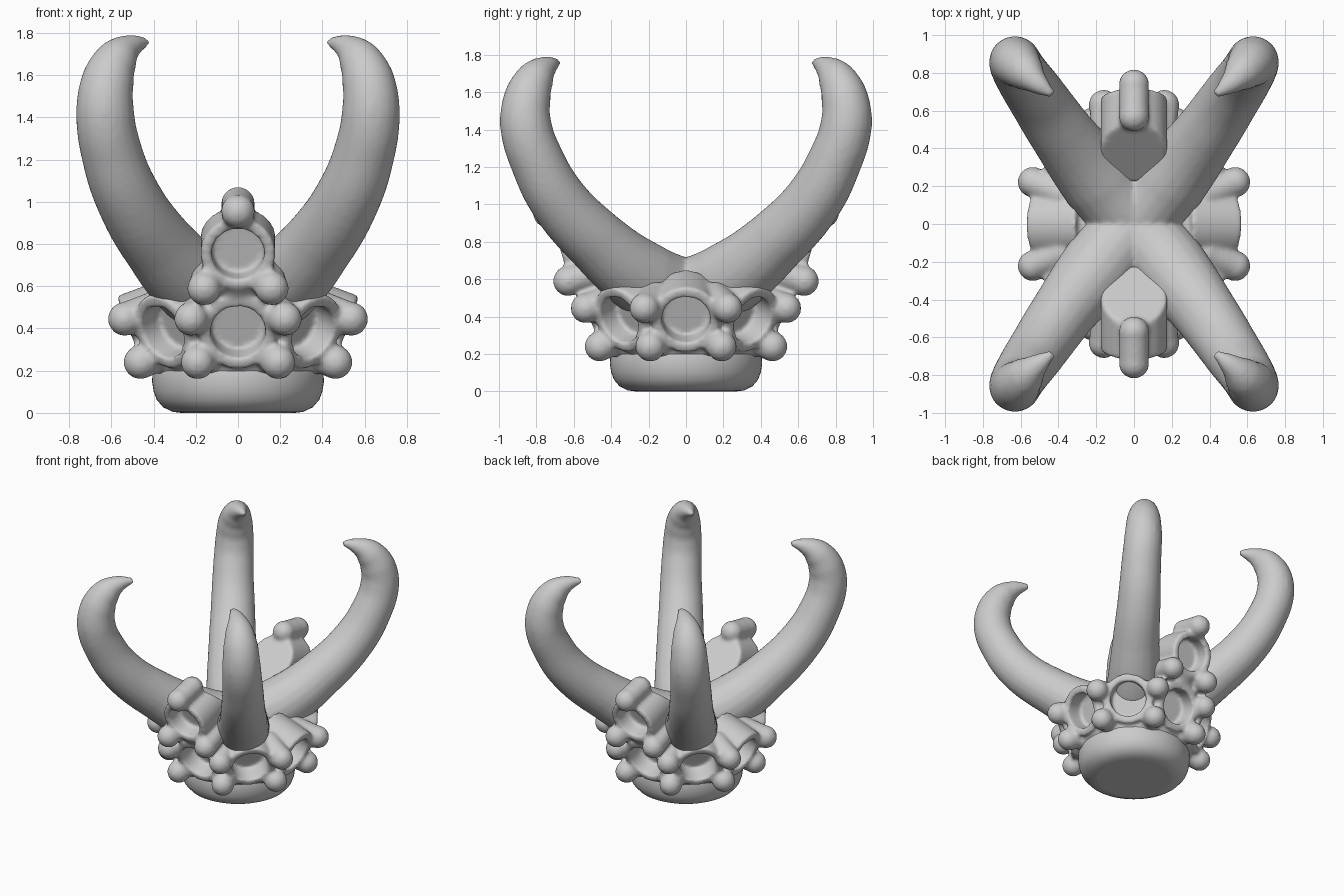
import bpy, bmesh
from math import sin, cos, pi
from mathutils import Vector, Matrix

if "Cube" in bpy.data.objects:
    bpy.data.objects.remove(bpy.data.objects["Cube"])

TILT = 0.37  # sockets lean outward and downward


def add_cyl(bm, a, b, r, seg=40):
    a, b = Vector(a), Vector(b)
    d = b - a
    m = Matrix.Translation((a + b) / 2) @ d.to_track_quat('Z', 'Y').to_matrix().to_4x4()
    return bmesh.ops.create_cone(bm, cap_ends=True, segments=seg, radius1=r, radius2=r,
                                 depth=d.length, matrix=m)['verts']


def add_ball(bm, c, r, scale=(1, 1, 1)):
    m = Matrix.Translation(c) @ Matrix.Diagonal((*scale, 1))
    bmesh.ops.create_uvsphere(bm, u_segments=28, v_segments=18, radius=r, matrix=m)


def add_prong(bm, tip, root, r):
    add_ball(bm, tip, r)
    add_cyl(bm, tip, root, r * 0.97, 24)
    add_ball(bm, root, r)


def add_lathe(bm, profile, seg=64):
    rings = [[bm.verts.new((r * cos(2 * pi * i / seg), r * sin(2 * pi * i / seg), z))
              for i in range(seg)] for r, z in profile]
    for lo, hi in zip(rings, rings[1:]):
        for i in range(seg):
            j = (i + 1) % seg
            bm.faces.new((lo[i], lo[j], hi[j], hi[i]))
    bm.faces.new(rings[0][::-1])
    bm.faces.new(rings[-1])


def finish(bm, name):
    me = bpy.data.meshes.new(name)
    bmesh.ops.recalc_face_normals(bm, faces=bm.faces[:])
    bm.to_mesh(me)
    bm.free()
    ob = bpy.data.objects.new(name, me)
    bpy.context.collection.objects.link(ob)
    return ob


def fuse(ob, voxel, smooth, cutter=None):
    def remesh():
        m = ob.modifiers.new("fuse", 'REMESH')
        m.mode, m.voxel_size, m.use_smooth_shade = 'VOXEL', voxel, True
    remesh()
    if cutter:
        b = ob.modifiers.new("recess", 'BOOLEAN')
        b.operation, b.object, b.solver = 'DIFFERENCE', cutter, 'EXACT'
        remesh()
    s = ob.modifiers.new("soften", 'SMOOTH')
    s.factor, s.iterations = 0.5, smooth


# rounded base
bm = bmesh.new()
add_lathe(bm, [(0.27, 0.003), (0.31, 0.008), (0.355, 0.03), (0.385, 0.065), (0.4, 0.105),
               (0.407, 0.15), (0.405, 0.2), (0.39, 0.26)])
bmesh.ops.translate(bm, verts=bm.verts[:], vec=(0, 0, -0.003))
base = finish(bm, "base")
for p in base.data.polygons:
    p.use_smooth = len(p.vertices) == 4

# ring of eight sockets with prongs between them
bm, cut = bmesh.new(), bmesh.new()
add_lathe(bm, [(0.36, 0.15), (0.4, 0.19), (0.44, 0.3), (0.47, 0.42), (0.48, 0.52), (0.4, 0.57), (0.2, 0.62)])
for k in range(8):
    a = k * pi / 4
    n = Vector((cos(a), sin(a), -TILT)).normalized()
    c = Vector((cos(a) * 0.51, sin(a) * 0.51, 0.38))
    add_cyl(bm, c - n * 0.28, c, 0.185)
    add_cyl(cut, c - n * 0.13, c + n * 0.2, 0.13)
    a += pi / 8
    for r, z in ((0.58, 0.445), (0.5, 0.24)):
        tip = Vector((cos(a) * r, sin(a) * r, z))
        root = Vector((cos(a) * (r - 0.17), sin(a) * (r - 0.17), z + 0.06))
        add_prong(bm, tip, root, 0.081)

# raised front and back sockets with three prongs and a slanted inner end
for s in (-1, 1):
    n = Vector((0, s * 0.956, -0.29)).normalized()
    c = Vector((0, s * 0.67, 0.75))
    tube = bmesh.new()
    add_cyl(tube, c - n * 0.7, c, 0.177)
    geom = tube.verts[:] + tube.edges[:] + tube.faces[:]
    res = bmesh.ops.bisect_plane(tube, geom=geom, plane_co=(0, s * 0.37, 0.835),
                                 plane_no=(0, -s * 0.65, 0.76), clear_outer=True)
    rim = [e for e in res['geom_cut'] if isinstance(e, bmesh.types.BMEdge)]
    bmesh.ops.edgeloop_fill(tube, edges=rim)
    tmp = bpy.data.meshes.new("tube_tmp")
    tube.to_mesh(tmp)
    tube.free()
    bm.from_mesh(tmp)
    bpy.data.meshes.remove(tmp)
    add_cyl(cut, c - n * 0.12, c + n * 0.2, 0.125)
    add_prong(bm, Vector((0, s * 0.738, 0.955)), Vector((0, s * 0.57, 0.99)), 0.081)
    for x in (-0.16, 0.16):
        add_prong(bm, Vector((x, s * 0.63, 0.59)), Vector((x * 0.9, s * 0.47, 0.64)), 0.081)
    # neck under the raised socket
    add_cyl(bm, (0, s * 0.3, 0.5), (0, s * 0.5, 0.7), 0.16)

recess = finish(cut, "recess_cutter")
recess.hide_render = True
recess.hide_viewport = True
sockets = finish(bm, "socket_ring")
fuse(sockets, 0.012, 7, recess)

# four horns meeting in a saddle
path = [(0.0, 0.0, 0.5, 0.2), (0.2, 0.24, 0.61, 0.2), (0.38, 0.475, 0.8, 0.172),
        (0.52, 0.68, 1.02, 0.157), (0.595, 0.79, 1.22, 0.146), (0.63, 0.857, 1.43, 0.138),
        (0.615, 0.845, 1.58, 0.125), (0.57, 0.8, 1.68, 0.1), (0.51, 0.745, 1.735, 0.06),
        (0.43, 0.685, 1.76, 0.02)]
bm = bmesh.new()
for sx in (-1, 1):
    for sy in (-1, 1):
        cu = bpy.data.curves.new("horn_path", 'CURVE')
        cu.dimensions, cu.bevel_depth, cu.bevel_resolution = '3D', 1.0, 8
        cu.use_fill_caps, cu.resolution_u = True, 6
        sp = cu.splines.new('BEZIER')
        sp.bezier_points.add(len(path) - 1)
        for p, (x, y, z, r) in zip(sp.bezier_points, path):
            p.co, p.radius = (x * sx, y * sy, z), r
            p.handle_left_type = p.handle_right_type = 'AUTO'
        ob = bpy.data.objects.new("horn_path", cu)
        bpy.context.collection.objects.link(ob)
        bpy.context.view_layer.update()
        me = bpy.data.meshes.new_from_object(ob.evaluated_get(bpy.context.evaluated_depsgraph_get()))
        bm.from_mesh(me)
        bpy.data.objects.remove(ob)
        bpy.data.meshes.remove(me)
bmesh.ops.remove_doubles(bm, verts=bm.verts[:], dist=0.0005)
add_ball(bm, (0, 0, 0.46), 0.24, (1.15, 1.1, 1))
horns = finish(bm, "horns")
fuse(horns, 0.014, 8)
